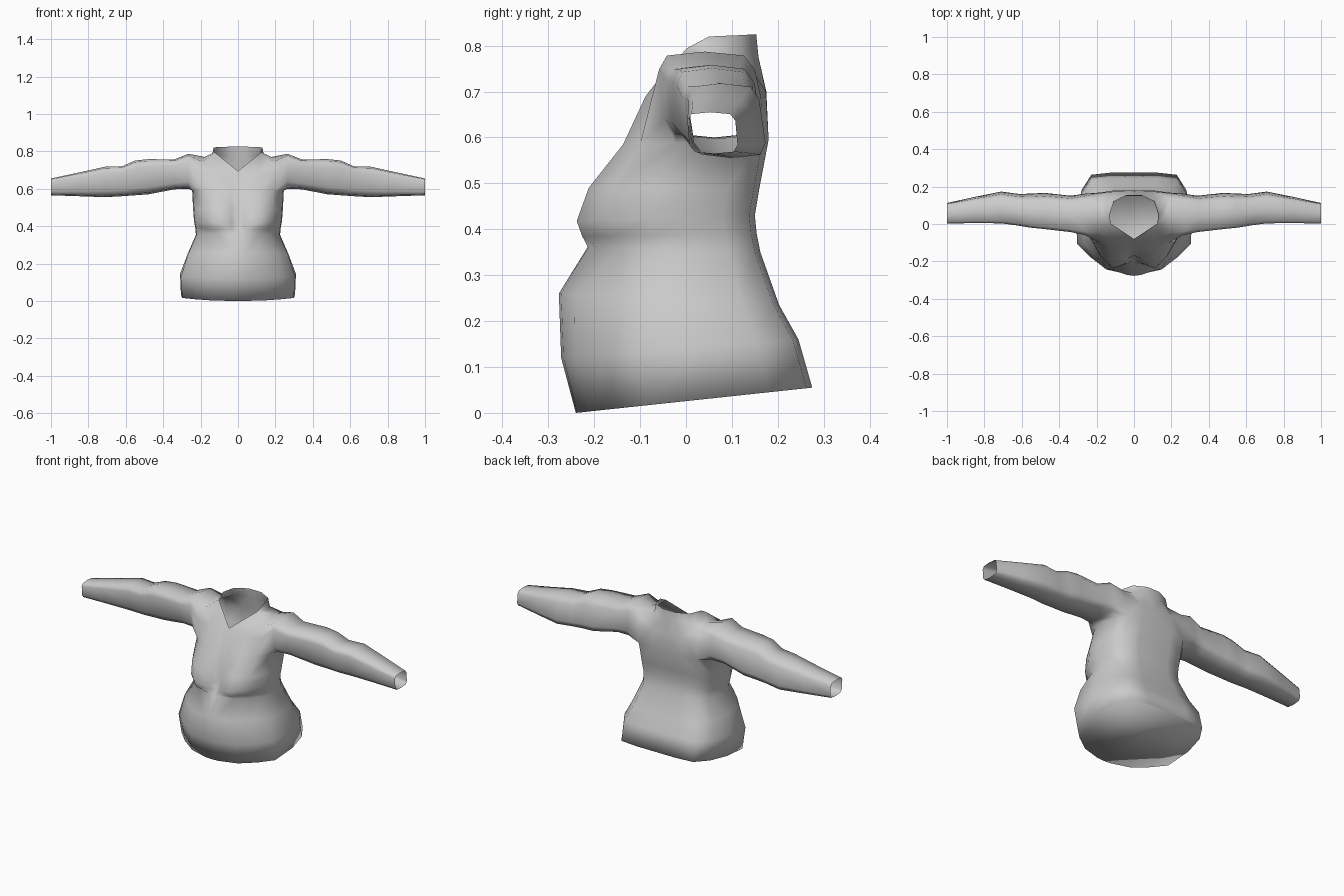
import bpy, bmesh, math

cloth = bpy.data.materials.new("grey cloth")
cloth.diffuse_color = (0.6, 0.6, 0.6, 1)

bm = bmesh.new()


def vert(x, y, z):
    return bm.verts.new((x, y, z))


def bridge(a, b, closed=False):
    n = len(a)
    for i in range(n if closed else n - 1):
        j = (i + 1) % n
        bm.faces.new((a[i], a[j], b[j], b[i]))


# Half torso ring, from front centre round the side to back centre
def torso_ring(zf, zb, w, y0, yc, y1, y2, yb, t):
    side = [y2 + (yb - y2) * k for k in (t, 0.5, 0.78)]
    ys = [y0, yc, y1, y2] + side + [yb - 0.012, yb, yb]
    xs = [0, 0.14, 0.48, 0.76, 0.98, 1, 0.92, 0.75, 0.4, 0]
    return [vert(w * x, y, zf + (zb - zf) * (y - y0) / (yb - y0))
            for x, y in zip(xs, ys)]


# Torso: front z, back z, half width, y of front centre / cleavage edge /
# bust / flank, back y, side fraction
rings = [torso_ring(*r) for r in (
    (0.00, 0.055, 0.305, -0.24, -0.237, -0.21, -0.152, 0.275, 0.15),
    (0.12, 0.16, 0.31, -0.272, -0.267, -0.243, -0.175, 0.245, 0.16),
    (0.26, 0.235, 0.272, -0.277, -0.272, -0.242, -0.172, 0.203, 0.18),
    (0.36, 0.35, 0.225, -0.215, -0.213, -0.192, -0.14, 0.162, 0.24),
    (0.385, 0.39, 0.228, -0.195, -0.208, -0.226, -0.162, 0.154, 0.26),
    (0.42, 0.43, 0.235, -0.172, -0.203, -0.238, -0.172, 0.15, 0.28),
    (0.49, 0.49, 0.24, -0.168, -0.185, -0.212, -0.158, 0.16, 0.28),
    (0.585, 0.595, 0.245, -0.135, -0.136, -0.137, -0.10, 0.18, 0.28),
)]
for a, b in zip(rings, rings[1:]):
    bridge(a, b)
A = rings[-1]

# Closed underside
bm.faces.new(rings[0])

# Chest and upper back
n0 = vert(0, -0.08, 0.695)
bc, b1, b2 = vert(0.035, -0.084, 0.69), vert(0.11, -0.088, 0.69), vert(0.19, -0.075, 0.68)
b6, b7, b8 = vert(0.19, 0.165, 0.68), vert(0.1, 0.174, 0.70), vert(0, 0.175, 0.70)
bridge(A[:4], [n0, bc, b1, b2])
bridge(A[7:], [b6, b7, b8])

# Shoulder line, collar base and V-shaped collar rim
t2, t, t6 = vert(0.19, -0.045, 0.745), vert(0.18, 0.06, 0.77), vert(0.19, 0.14, 0.755)
n1, n2, n3, n4 = (vert(0.125, 0.003, 0.795), vert(0.13, 0.05, 0.82),
                  vert(0.108, 0.12, 0.823), vert(0.04, 0.153, 0.825))
n5 = vert(0, 0.153, 0.825)
m2, m3, m4 = vert(0.138, 0.05, 0.782), vert(0.115, 0.125, 0.775), vert(0.04, 0.158, 0.775)
m5 = vert(0, 0.158, 0.775)
for f in ((n0, bc, n1), (bc, b1, n1), (b1, b2, t2, n1), (n1, t2, t, m2),
          (n1, m2, n2), (m2, t, t6, m3), (t6, b6, b7, m3), (m3, b7, m4),
          (m4, b7, b8, m5)):
    bm.faces.new(f)
bridge([m2, m3, m4, m5], [n2, n3, n4, n5])


# Sleeve ring: boxy section, top leaning forward, starting at the underside
def sleeve_ring(x, yf, yb, zb, zt, lean):
    out = []
    for k in range(10):
        a = math.radians(36 * k)
        c, s = -math.cos(a), -math.sin(a)
        c, s = [math.copysign(abs(v) ** 0.45, v) if abs(v) > 1e-6 else 0.0
                for v in (c, s)]
        y = (yf + yb) / 2 + s * ((yb - yf) / 2 - lean) - lean * c
        out.append(vert(x, y, (zb + zt) / 2 + c * (zt - zb) / 2))
    return out


# Sleeve grows out of the armhole and stays open at the wrist
loop = [A[5], A[4], A[3], b2, t2, t, t6, b6, A[7], A[6]]
for r in ((0.265, -0.065, 0.168, 0.60, 0.787, 0.01),
          (0.34, -0.05, 0.158, 0.597, 0.757, 0.012),
          (0.48, -0.035, 0.175, 0.57, 0.758, 0.015),
          (0.55, -0.028, 0.17, 0.565, 0.751, 0.015),
          (0.62, -0.015, 0.168, 0.56, 0.72, 0.012),
          (0.71, -0.003, 0.18, 0.555, 0.718, 0.012),
          (0.85, 0.0, 0.15, 0.56, 0.687, 0.008),
          (1.0, 0.0, 0.115, 0.565, 0.655, 0.004)):
    ring = sleeve_ring(*r)
    bridge(loop, ring, True)
    loop = ring

# Mirror the half into the whole garment
geom = bm.verts[:] + bm.edges[:] + bm.faces[:]
bmesh.ops.mirror(bm, geom=geom, axis='X', merge_dist=0.0005)
bmesh.ops.remove_doubles(bm, verts=bm.verts[:], dist=0.0005)
bmesh.ops.recalc_face_normals(bm, faces=bm.faces[:])
# Face the cloth outward: the front panel must look forward
front = min(bm.faces, key=lambda f: f.calc_center_median().y)
if front.normal.y > 0:
    bmesh.ops.reverse_faces(bm, faces=bm.faces[:])
for f in bm.faces:
    f.smooth = True

mesh = bpy.data.meshes.new("blouse")
bm.to_mesh(mesh)
bm.free()
mesh.materials.append(cloth)
blouse = bpy.data.objects.new("blouse", mesh)
bpy.context.collection.objects.link(blouse)
